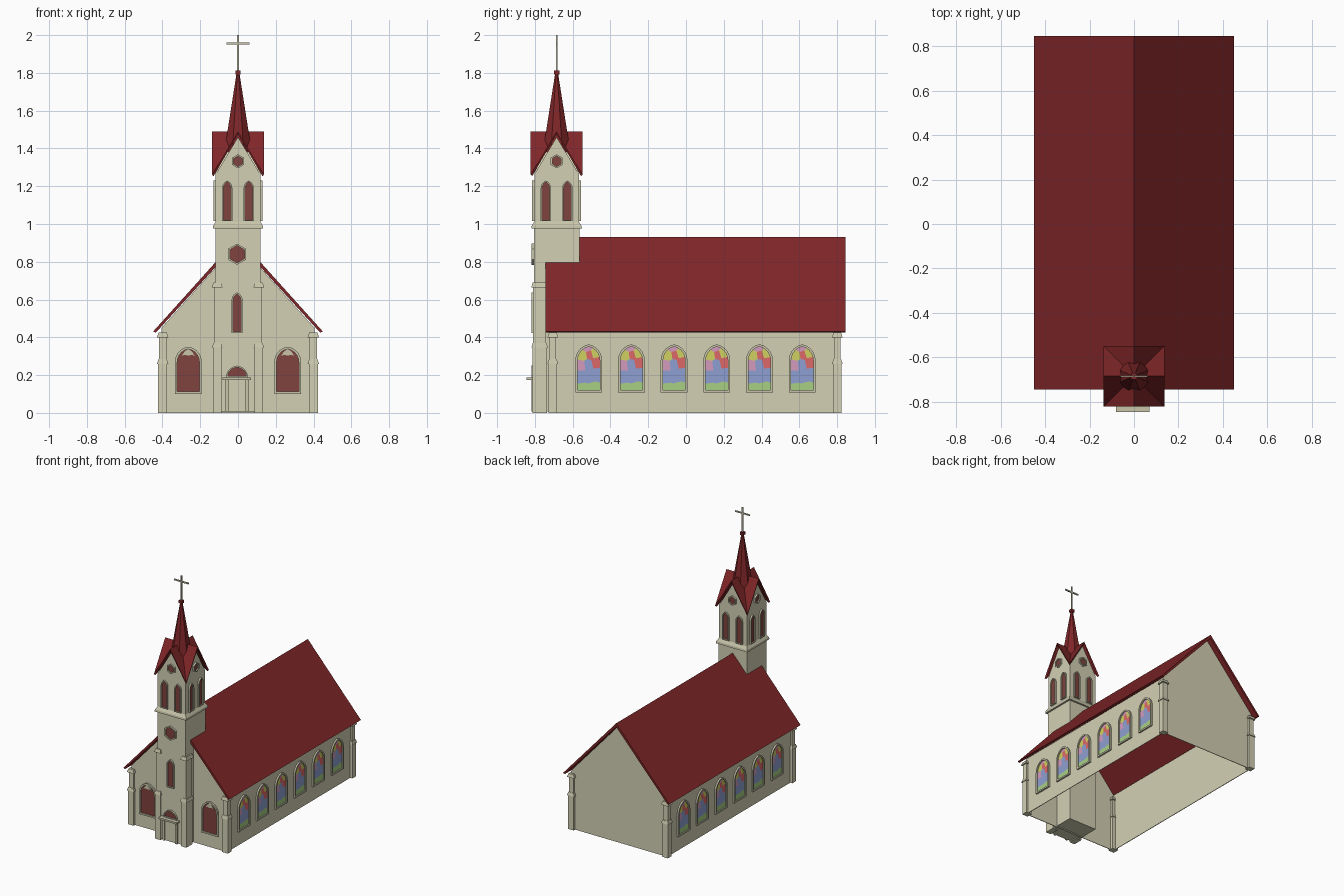
import bpy, bmesh, math
from mathutils import Matrix, Vector

old = bpy.data.objects.get("Cube")
if old:
    bpy.data.objects.remove(old)


def material(name, r, g, b):
    lin = [((c / 255 + 0.055) / 1.055) ** 2.4 for c in (r, g, b)]
    m = bpy.data.materials.new(name)
    m.use_nodes = True
    m.diffuse_color = (*lin, 1)
    m.node_tree.nodes["Principled BSDF"].inputs["Base Color"].default_value = (*lin, 1)
    return m


WALL = material("cream wall", 211, 208, 180)
TRIM = material("stone trim", 200, 197, 170)
ROOF = material("dark red roof", 128, 38, 40)
DARK = material("maroon glass", 128, 66, 62)
STAINED = [material("green glass", 168, 208, 132), material("blue glass", 143, 160, 210),
           material("pink glass", 212, 155, 190), material("yellow glass", 208, 208, 98),
           material("red glass", 222, 104, 104)]
GREEN, BLUE, PINK, YELLOW, RED = range(5)


def finish(name, bm, mats, place=Matrix()):
    bmesh.ops.recalc_face_normals(bm, faces=bm.faces)
    me = bpy.data.meshes.new(name)
    bm.to_mesh(me)
    bm.free()
    for m in mats:
        me.materials.append(m)
    ob = bpy.data.objects.new(name, me)
    ob.matrix_world = place
    bpy.context.collection.objects.link(ob)
    return ob


def extrude(bm, faces, depth):
    res = bmesh.ops.extrude_face_region(bm, geom=faces, use_keep_orig=True)
    verts = [v for v in res["geom"] if isinstance(v, bmesh.types.BMVert)]
    bmesh.ops.translate(bm, verts=verts, vec=(0, depth, 0))


def prism(name, pts, y0, y1, mat, place=Matrix()):
    """Extrude an x-z outline from y0 to y1."""
    bm = bmesh.new()
    f = bm.faces.new([bm.verts.new((u, y0, v)) for u, v in pts])
    extrude(bm, [f], y1 - y0)
    return finish(name, bm, [mat], place)


def box(name, x0, x1, y0, y1, z0, z1, mat):
    return prism(name, [(x0, z0), (x1, z0), (x1, z1), (x0, z1)], y0, y1, mat)


def frustum(name, x, y, z0, z1, low, high, mat):
    """Tapered block; low and high are half sizes in x and y."""
    bm = bmesh.new()
    rings = []
    for z, (a, b) in ((z0, low), (z1, high)):
        rings.append([bm.verts.new((x + a * s, y + b * t, z))
                      for s, t in ((-1, -1), (1, -1), (1, 1), (-1, 1))])
    for r in rings:
        bm.faces.new(r)
    for i in range(4):
        j = (i + 1) % 4
        bm.faces.new((rings[0][i], rings[0][j], rings[1][j], rings[1][i]))
    return finish(name, bm, [mat])


# Window outlines, with the origin at the sill centre
def arch(w, h, rise):
    c = (rise * rise - w * w) / (2 * w)
    top = math.atan2(rise, c)
    right = [((w + c) * math.cos(top * i / 5) - c, h - rise + (w + c) * math.sin(top * i / 5))
             for i in range(6)]
    return [(-w, 0), (w, 0)] + right + [(-u, v) for u, v in right[-2::-1]]


def hexagon(r):
    return [(r * math.sin(i * math.pi / 3), r * math.cos(i * math.pi / 3)) for i in range(6)]


def shrink(pts, t):
    us, vs = zip(*pts)
    mid, hv, hu = (max(vs) + min(vs)) / 2, (max(vs) - min(vs)) / 2, max(us)
    return [(u * (hu - t) / hu, mid + (v - mid) * (hv - t) / hv) for u, v in pts]


def facing(x, y, z, degrees):
    return Matrix.Translation((x, y, z)) @ Matrix.Rotation(math.radians(degrees), 4, "Z")


SEEDS = [(-0.5, 0.05, GREEN), (0.45, 0.08, GREEN), (-0.65, 0.36, BLUE), (0.15, 0.36, BLUE),
         (0.8, 0.4, BLUE), (-0.7, 0.6, PINK), (-0.05, 0.62, BLUE), (0.65, 0.66, RED),
         (-0.5, 0.8, YELLOW), (0.1, 0.82, RED), (0.5, 0.85, YELLOW), (-0.1, 0.98, PINK)]


def stained_glass(name, pts, w, h, place):
    """Split the pane into the cells nearest to each seed."""
    bm = bmesh.new()
    seeds = [(Vector((u * w, 0, v * h)), c) for u, v, c in SEEDS]
    for p, colour in seeds:
        cell = bmesh.new()
        cell.faces.new([cell.verts.new((u, -0.004, v)) for u, v in pts])
        for q, _ in seeds:
            if q != p:
                bmesh.ops.bisect_plane(cell, geom=cell.verts[:] + cell.edges[:] + cell.faces[:],
                                       plane_co=(p + q) / 2, plane_no=q - p, clear_outer=True)
        for f in cell.faces:
            new = bm.faces.new([bm.verts.new(v.co) for v in f.verts])
            new.material_index = colour
        cell.free()
    extrude(bm, bm.faces[:], 0.008)
    # Side walls and back faces inherit the colour of their pane
    finish(name, bm, STAINED, place)


def window(name, pts, place, t=0.012, stained=False):
    inner = shrink(pts, t)
    bm = bmesh.new()
    a, b = ([bm.verts.new((u, -0.012, v)) for u, v in o] for o in (pts, inner))
    n = len(pts)
    ring = [bm.faces.new((a[i], a[(i + 1) % n], b[(i + 1) % n], b[i])) for i in range(n)]
    extrude(bm, ring, 0.012)
    finish(name + "_frame", bm, [TRIM], place)
    if stained:
        us, vs = zip(*inner)
        stained_glass(name + "_glass", inner, max(us), max(vs), place)
    else:
        prism(name + "_glass", inner, -0.004, 0.004, DARK, place)


# Nave: open-bottomed shell of thin walls under a gabled roof
W, FRONT, BACK = 0.405, -0.71, 0.805
gable = [(-W, 0), (W, 0), (W, 0.45), (0, 0.9), (-W, 0.45)]
prism("nave_front_wall", gable, FRONT, FRONT + 0.005, WALL)
prism("nave_back_wall", gable, BACK - 0.005, BACK, WALL)
prism("nave_roof", [(-0.45, 0.43), (0, 0.93), (0.45, 0.43), (0.435, 0.425), (0, 0.902),
                    (-0.435, 0.425)], -0.745, 0.845, ROOF)
for side, s in (("left", 1), ("right", -1)):
    box(side + "_nave_wall", *sorted((s * W, s * (W - 0.005))), FRONT, BACK, 0, 0.45, WALL)
    for i in range(6):
        window(f"{side}_nave_window_{i + 1}", arch(0.071, 0.255, 0.085),
               facing(s * W, -0.515 + i * 0.226, 0.108, s * 90), stained=True)
    window(side + "_front_window", arch(0.071, 0.25, 0.08), facing(s * 0.263, FRONT, 0.1, 0))
    prism(side + "_front_window_tracery", [(-0.035, 0.2), (-0.02, 0.208), (0, 0.203), (0.02, 0.208),
          (0.035, 0.2), (0.02, 0.225), (0, 0.238), (-0.02, 0.225)], -0.009, -0.003, TRIM,
          facing(s * 0.263, FRONT, 0.1, 0))


# Stepped buttresses with sloping caps
def buttress(name, x, y, a, b, mid, top):
    frustum(name + "_base", x, y, 0, mid, (a, b), (a, b), WALL)
    frustum(name + "_shaft", x, y, mid, top, (a - 0.004, b - 0.004), (a - 0.004, b - 0.004), WALL)
    for part, z in (("middle", mid), ("top", top)):
        frustum(f"{name}_{part}_cap", x, y, z - 0.02, z + 0.005, (a + 0.006, b + 0.006),
                (a - 0.002, b - 0.002), TRIM)


for side, s in (("left", 1), ("right", -1)):
    buttress(side + "_front_buttress", s * 0.399, -0.705, 0.024, 0.022, 0.28, 0.42)
    buttress(side + "_back_buttress", s * 0.399, 0.801, 0.024, 0.022, 0.28, 0.42)
    buttress(side + "_tower_buttress", s * 0.11, -0.775, 0.022, 0.038, 0.365, 0.685)

# Tower body, belt course and crossing gables
T, CY, K = 0.12, -0.685, 0.118
box("tower", -T, T, CY - T, CY + T, 0.008, 0.985, WALL)
box("belfry", -K, K, CY - K, CY + K, 0.985, 1.263, WALL)
frustum("belfry_belt", 0, CY, 0.975, 0.99, (0.134, 0.134), (0.132, 0.132), TRIM)
frustum("belfry_belt_slope", 0, CY, 0.99, 1.012, (0.132, 0.132), (K, K), TRIM)
for i in range(2):
    prism(f"belfry_gable_{i + 1}", [(-K, 1.263), (K, 1.263), (0, 1.46)], -K, K, WALL,
          facing(0, CY, 0, 90 * i))

# Belfry roof: eight triangles meeting in valleys, thickened
bm = bmesh.new()
R = 0.137
hub = bm.verts.new((0, CY, 1.49))
rim = []
for i in range(4):
    turn = Matrix.Rotation(i * math.pi / 2, 3, "Z")
    for x, z in ((0, 1.49), (R, 1.262)):
        rim.append(bm.verts.new(turn @ Vector((x, -R, z)) + Vector((0, CY, 0))))
for i in range(8):
    bm.faces.new((hub, rim[i], rim[(i + 1) % 8]))
roof = finish("belfry_roof", bm, [ROOF])
solid = roof.modifiers.new("thickness", "SOLIDIFY")
solid.thickness = 0.014
solid.offset = -1

# Spire, finial and cross
bm = bmesh.new()
bmesh.ops.create_cone(bm, cap_ends=True, segments=8, radius1=0.079, radius2=0.008, depth=0.42,
                      matrix=Matrix.Translation((0, CY, 1.59)) @ Matrix.Rotation(math.pi / 8, 4, "Z"))
finish("spire", bm, [ROOF])
box("spire_cap", -0.014, 0.014, CY - 0.014, CY + 0.014, 1.792, 1.812, ROOF)
box("cross_post", -0.005, 0.005, CY - 0.004, CY + 0.004, 1.81, 2.0, TRIM)
box("cross_arm", -0.06, 0.06, CY - 0.004, CY + 0.004, 1.95, 1.96, TRIM)

# Belfry windows on all four sides
for i, side in enumerate(("front", "left", "back", "right")):
    turn = facing(0, CY, 0, 90 * i)
    for j, u in enumerate((-0.057, 0.057)):
        window(f"belfry_{side}_window_{j + 1}", arch(0.027, 0.215, 0.04),
               turn @ Matrix.Translation((u, -K, 1.015)), 0.007)
    window(f"belfry_{side}_rosette", hexagon(0.037),
           turn @ Matrix.Translation((0, -K, 1.332)), 0.009)

# Tower front: rosette, lancet and doorway
Y = CY - T
window("tower_rosette", hexagon(0.056), facing(-0.005, Y, 0.84, 0), 0.01)
window("tower_lancet", arch(0.029, 0.215, 0.04), facing(-0.005, Y, 0.422, 0), 0.008)
window("door_fanlight", arch(0.058, 0.065, 0.062), facing(-0.005, Y, 0.185, 0), 0.009)
box("door", -0.052, 0.042, Y - 0.004, Y, 0.008, 0.176, WALL)
for side, x in (("left", 0.049), ("right", -0.059)):
    box(side + "_door_post", x - 0.008, x + 0.008, Y - 0.014, Y, 0.008, 0.176, TRIM)
box("door_canopy", -0.082, 0.07, Y - 0.04, Y, 0.174, 0.187, TRIM)
